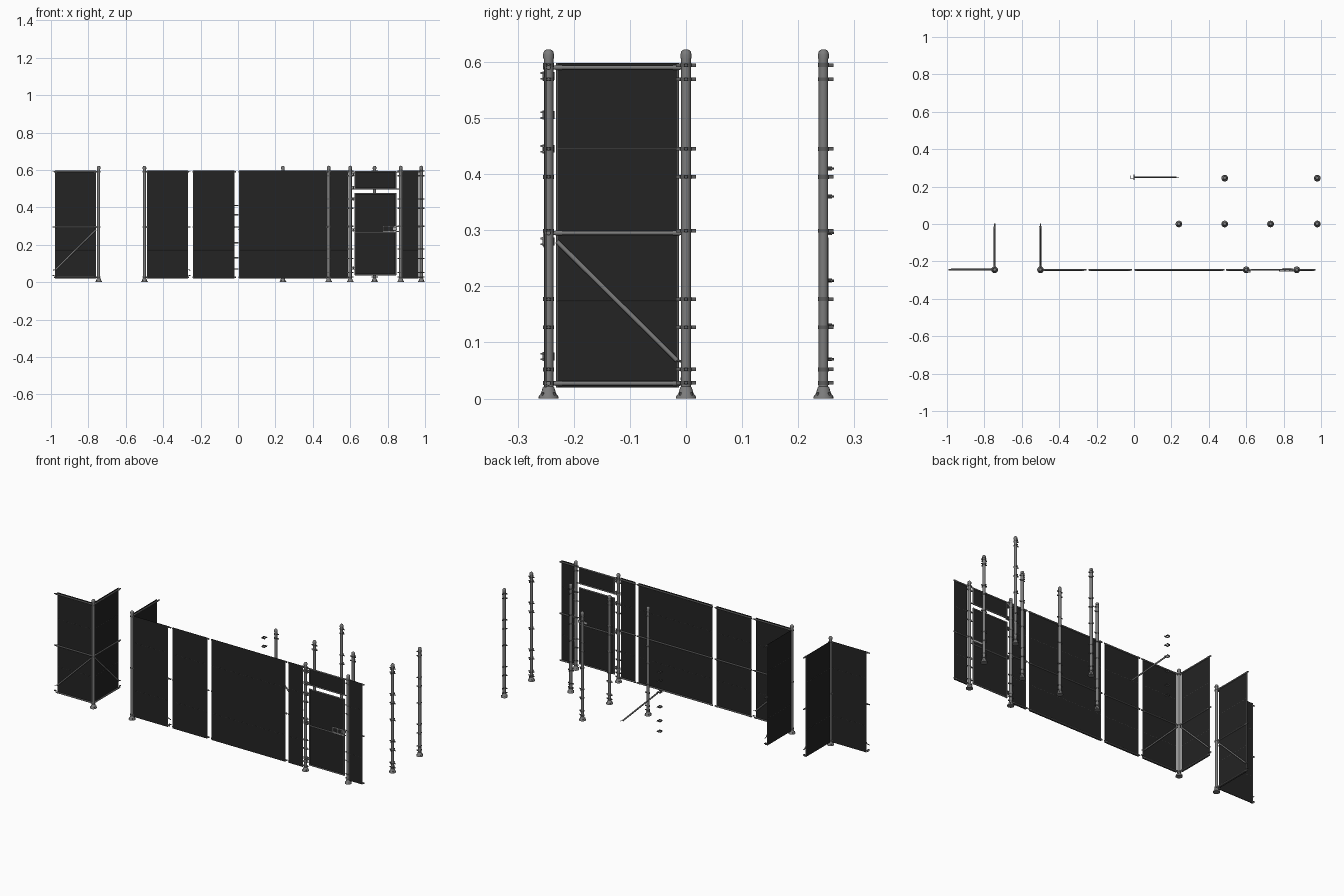
import bpy, bmesh, math
from mathutils import Vector, Matrix

if "Cube" in bpy.data.objects:
    bpy.data.objects.remove(bpy.data.objects["Cube"])


def material(name, v):
    m = bpy.data.materials.new(name)
    m.diffuse_color = (v, v, v, 1)
    m.use_nodes = True
    m.node_tree.nodes["Principled BSDF"].inputs["Base Color"].default_value = m.diffuse_color
    return m


STEEL = material("galvanised steel", 0.2)
DARK = material("dark fittings", 0.11)
MESH = material("dark chain mesh", 0.017)
PALE = material("pale latch steel", 0.45)
Z = Vector((0, 0, 1))


def finish(name, bm, mat):
    bmesh.ops.recalc_face_normals(bm, faces=bm.faces)
    me = bpy.data.meshes.new(name)
    bm.to_mesh(me)
    bm.free()
    me.materials.append(mat)
    ob = bpy.data.objects.new(name, me)
    bpy.context.collection.objects.link(ob)
    bpy.context.view_layer.objects.active = ob
    ob.select_set(True)
    bpy.ops.object.shade_smooth_by_angle(angle=math.radians(40))
    ob.select_set(False)
    return ob


def rod(bm, a, b, r, seg=12):
    a, b = Vector(a), Vector(b)
    d = b - a
    m = Matrix.Translation((a + b) / 2) @ d.to_track_quat('Z', 'Y').to_matrix().to_4x4()
    bmesh.ops.create_cone(bm, cap_ends=True, segments=seg, radius1=r, radius2=r,
                          depth=d.length, matrix=m)


def box(bm, c, size, rot=None):
    m = Matrix.Translation(c) @ (rot or Matrix()) @ Matrix.Diagonal((*size, 1))
    bmesh.ops.create_cube(bm, size=1, matrix=m)


def lathe(bm, profile, centre, seg=16):
    vs = [bm.verts.new((r, 0, z)) for r, z in profile]
    es = [bm.edges.new(p) for p in zip(vs, vs[1:])]
    bmesh.ops.spin(bm, geom=vs + es, axis=Z, cent=(0, 0, 0), steps=seg,
                   angle=2 * math.pi)
    bmesh.ops.remove_doubles(bm, verts=bm.verts, dist=1e-5)
    bmesh.ops.translate(bm, verts=bm.verts, vec=centre)


CLAMPS = (.594, .569, .445, .395, .299, .177, .127, .052, .028)


def clamp(bm, x, y, z, dirs):
    # band round the post, with a bolt tab for each direction
    rod(bm, (x, y, z - .0035), (x, y, z + .0035), .0098)
    for dx, dy in dirs:
        box(bm, (x + dx * .0125, y + dy * .0125, z),
            (.010 if dx else .003, .010 if dy else .003, .006))
        c = Vector((x + dx * .014, y + dy * .014, z))
        s = Vector((dy, dx, 0)) * .004
        rod(bm, c - s, c + s, .002, 6)


def post(name, x, y, dirs, levels=CLAMPS):
    # tube with flared foot and ball cap
    bm = bmesh.new()
    lathe(bm, [(0, 0), (.018, 0), (.018, .003), (.0135, .009), (.0105, .019),
               (.0085, .021), (.0085, .606), (.0098, .606), (.0098, .613),
               (.0085, .618), (.005, .6215), (0, .6225)], (x, y, 0))
    finish(name + "_post", bm, STEEL)
    bm = bmesh.new()
    for z in levels:
        clamp(bm, x, y, z, dirs)
    # anchor bolts on the foot
    for k in range(4):
        a = math.pi / 4 + k * math.pi / 2
        rod(bm, (x + .0145 * math.cos(a), y + .0145 * math.sin(a), 0),
            (x + .0145 * math.cos(a), y + .0145 * math.sin(a), .011), .002, 6)
    finish(name + "_clamps", bm, DARK)


def panel(name, origin, u, n, s0, s1, brace=False, rails=(.59, .295, .027)):
    """Panel along u from s0 to s1; rails lie on the post line, mesh behind them."""
    o, u, n = Vector(origin), Vector(u), Vector(n)
    P = lambda s, z, d=0: o + u * s + n * d + Z * z
    rot = Matrix((u, n, Z)).transposed().to_4x4()
    # chain mesh sheet
    bm = bmesh.new()
    box(bm, P((s0 + s1) / 2, .309, -.0055), (s1 - s0, .0014, .578), rot)
    finish(name + "_mesh", bm, MESH)
    # rails with end cups, and side tension bars
    bm = bmesh.new()
    for z in rails:
        rod(bm, P(s0 - .006, z), P(s1 + .008, z), .0038)
        for s in (s0 + .003, s1 - .003):
            rod(bm, P(s - .006, z), P(s + .006, z), .0046)
    for s in (s0, s1):
        rod(bm, P(s, .02, -.0055), P(s, .598, -.0055), .0016, 6)
    # diagonal brace with flattened end tab
    if brace:
        rod(bm, P(s0, .28), P(s1 - .002, .068), .0042)
        rod(bm, P(s1 - .002, .068), P(s1 + .014, .064), .0022, 8)
    finish(name + "_frame", bm, STEEL)
    # tension wires and wire ties
    bm = bmesh.new()
    for z in (.445, .173):
        rod(bm, P(s0, z, -.0055), P(s1, z, -.0055), .0009, 5)
    if brace:
        for z in (.59, .295, .035):
            box(bm, P(s1 + .010, z), (.012, .007, .004), rot)
    finish(name + "_wires", bm, DARK)


F = -.245
X, Y, NX, NY = (1, 0, 0), (0, 1, 0), (-1, 0, 0), (0, -1, 0)

# two braced corners: rails outside on the left one, inside on the right one
post("outer_corner", -.745, F, [], (.59, .295, .028))
panel("outer_corner_front", (-.745, F, 0), NX, NY, .015, .231, True)
panel("outer_corner_side", (-.745, F, 0), Y, X, .015, .231, True)
post("inner_corner", -.5, F, [], (.59, .295, .028))
panel("inner_corner_front", (-.5, F, 0), X, Y, .015, .231, True)
panel("inner_corner_side", (-.5, F, 0), Y, X, .015, .231, True)

# plain panels
panel("straight", (0, F, 0), X, Y, -.238, -.020)
panel("wide", (0, F, 0), X, Y, .008, .475)
panel("gate_left", (0, F, 0), X, Y, .497, .586)
panel("gate_right", (0, F, 0), X, Y, .882, .963)

# gate posts
post("gate_hinge", .6, F, [(1, 0), (-1, 0)])
post("gate_latch", .87, F, [(1, 0), (-1, 0)])


# gate leaf and the fixed panel above it
def gate(name, z0, z1, mids):
    bm = bmesh.new()
    box(bm, (.735, F, (z0 + z1) / 2), (.212, .0014, z1 - z0))
    finish(name + "_mesh", bm, MESH)
    bm = bmesh.new()
    for z in (z0, *mids, z1):
        rod(bm, (.626, F, z), (.844, F, z), .0036)
    for x in (.626, .844):
        rod(bm, (x, F, z0 - .003), (x, F, z1 + .003), .0036)
    finish(name + "_frame", bm, STEEL)


gate("gate_leaf", .04, .473, (.265,))
gate("gate_transom", .499, .59, ())
bm = bmesh.new()
for x in (.6, .87):
    rod(bm, (x, F, .499), (.735, F, .499), .003)
    rod(bm, (x, F, .59), (.735, F, .59), .003)
finish("gate_header_rails", bm, STEEL)

# hinges
bm = bmesh.new()
for z in (.575, .505, .445, .28, .075):
    rod(bm, (.6, F, z - .007), (.6, F, z + .007), .0105)
    for dz in (-.005, .005):
        box(bm, (.612, F - .006, z + dz), (.024, .016, .003))
    rod(bm, (.616, F - .008, z - .008), (.616, F - .008, z + .008), .003, 8)
finish("gate_hinges", bm, STEEL)

# fork latch with handle
bm = bmesh.new()
for z in (.272, .298):
    box(bm, (.818, F - .007, z), (.084, .004, .005))
for x in (.778, .808, .836):
    box(bm, (x, F - .007, .285), (.005, .005, .028))
box(bm, (.84, F, .285), (.02, .016, .012))
box(bm, (.818, F + .007, .285), (.05, .004, .012))
finish("gate_fork_latch", bm, PALE)

# loose line, tee, cross and end posts
L, R, B, FR = (-1, 0), (1, 0), (0, 1), (0, -1)
post("end", .24, 0, [R])
post("line", .485, 0, [L, R])
post("tee", .73, 0, [L, R, B])
post("cross", .98, 0, [L, R, B, FR])
post("rear_corner", .485, .245, [R, B])
post("rear_line", .98, .245, [L, B])

# loose brace strut and spare clips
bm = bmesh.new()
rod(bm, (.005, .25, .285), (.225, .25, .068), .0042)
rod(bm, (.225, .25, .068), (.24, .25, .062), .0022, 8)
finish("loose_brace", bm, STEEL)
bm = bmesh.new()
for z in (.41, .36, .295, .21, .13, .07):
    for dy in (-.009, .009):
        box(bm, (-.008, .25 + dy, z), (.02, .002, .007))
    box(bm, (-.018, .25, z), (.002, .018, .007))
    rod(bm, (.0, .236, z), (.0, .264, z), .002, 6)
finish("loose_clips", bm, DARK)
